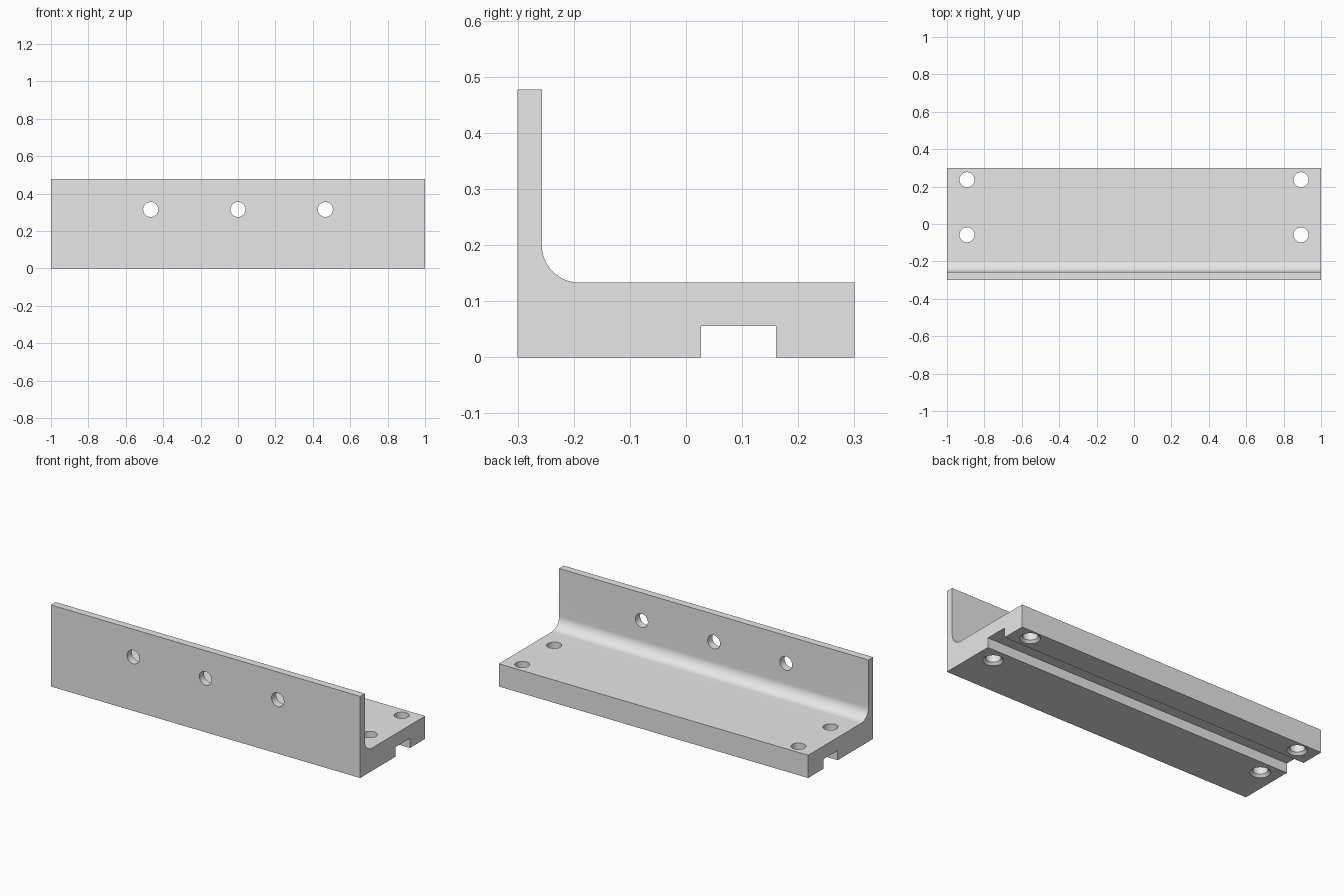
import bpy, bmesh, math

if "Cube" in bpy.data.objects:
    bpy.data.objects.remove(bpy.data.objects["Cube"])

grey = bpy.data.materials.new("light_grey")
grey.diffuse_color = (0.8, 0.8, 0.8, 1)
grey.use_nodes = True
grey.node_tree.nodes["Principled BSDF"].inputs["Base Color"].default_value = grey.diffuse_color

# Side profile (y, z): tall wall, inner fillet, base plate, underside groove
WALL_Y, BASE_Z, R = -0.257, 0.133, 0.067
fillet = [(WALL_Y + R + R * math.cos(a), BASE_Z + R + R * math.sin(a))
          for a in (math.pi + math.pi / 2 * i / 16 for i in range(17))]
profile = ([(-0.3, 0), (-0.3, 0.477), (WALL_Y, 0.477)] + fillet +
           [(0.3, BASE_Z), (0.3, 0), (0.16, 0), (0.16, 0.056), (0.027, 0.056), (0.027, 0)])

# Extrude the profile along x
bm = bmesh.new()
end = bm.faces.new([bm.verts.new((-1, y, z)) for y, z in profile])
ext = bmesh.ops.extrude_face_region(bm, geom=[end])
bmesh.ops.translate(bm, vec=(2, 0, 0),
                    verts=[v for v in ext["geom"] if isinstance(v, bmesh.types.BMVert)])
bmesh.ops.recalc_face_normals(bm, faces=bm.faces)
mesh = bpy.data.meshes.new("angle_bracket")
bm.to_mesh(mesh)
bm.free()
mesh.materials.append(grey)
bracket = bpy.data.objects.new("angle_bracket", mesh)
bpy.context.collection.objects.link(bracket)


def lathe_cutter(name, rings, loc, rot=(0, 0, 0)):
    """Closed round cutter through (radius, height) rings, subtracted from the bracket."""
    n = 48
    bm = bmesh.new()
    loops = [[bm.verts.new((r * math.cos(2 * math.pi * i / n), r * math.sin(2 * math.pi * i / n), h))
              for i in range(n)] for r, h in rings]
    for a, b in zip(loops, loops[1:]):
        for i in range(n):
            j = (i + 1) % n
            bm.faces.new((a[i], a[j], b[j], b[i]))
    bm.faces.new(loops[0][::-1])
    bm.faces.new(loops[-1])
    bmesh.ops.recalc_face_normals(bm, faces=bm.faces)
    me = bpy.data.meshes.new(name)
    bm.to_mesh(me)
    bm.free()
    me.materials.append(grey)
    ob = bpy.data.objects.new(name, me)
    ob.location, ob.rotation_euler = loc, rot
    bpy.context.collection.objects.link(ob)
    ob.hide_render = True
    mod = bracket.modifiers.new(name, "BOOLEAN")
    mod.operation, mod.solver, mod.object = "DIFFERENCE", "EXACT", ob
    return ob


cutters = []
# Wall holes
for x in (-0.467, 0, 0.467):
    cutters.append(lathe_cutter("wall_hole_cutter", [(0.04, -0.1), (0.04, 0.1)],
                                (x, -0.28, 0.315), (math.pi / 2, 0, 0)))
# Base holes, countersunk from below
for x in (-0.893, 0.893):
    for y in (-0.058, 0.237):
        cutters.append(lathe_cutter("base_hole_cutter",
                                    [(0.064, -0.01), (0.04, 0.014), (0.04, 0.2)], (x, y, 0)))

# Apply the cuts and smooth the round surfaces
bpy.context.view_layer.objects.active = bracket
bracket.select_set(True)
for mod in list(bracket.modifiers):
    bpy.ops.object.modifier_apply(modifier=mod.name)
for c in cutters:
    bpy.data.objects.remove(c)
bpy.ops.object.shade_smooth_by_angle(angle=math.radians(30))
